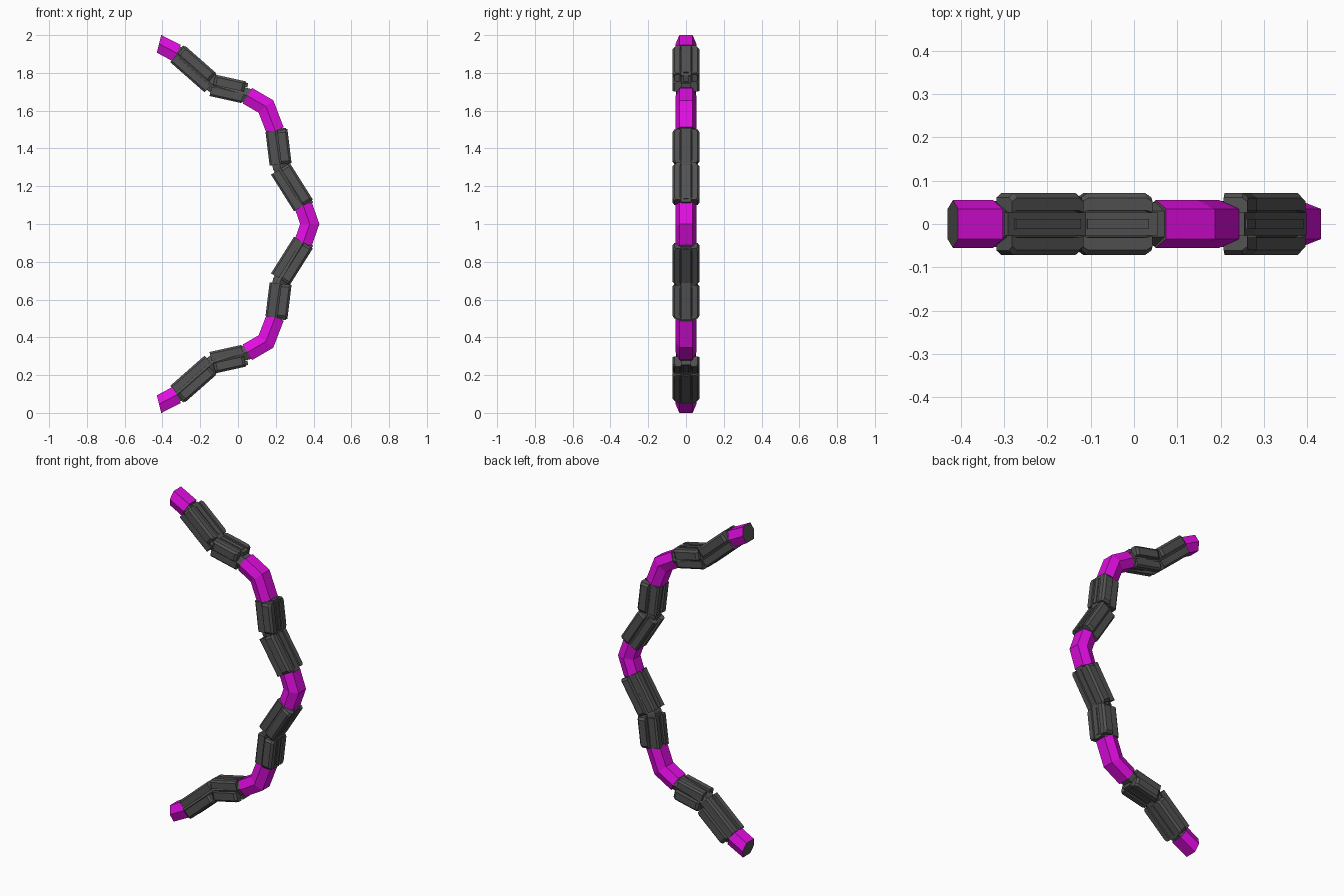
import bpy, bmesh
from mathutils import Vector

cube = bpy.data.objects.get("Cube")
if cube:
    bpy.data.objects.remove(cube, do_unlink=True)


def make_material(name, rgb):
    mat = bpy.data.materials.new(name)
    mat.use_nodes = True
    mat.diffuse_color = (*rgb, 1)
    bsdf = next(n for n in mat.node_tree.nodes if n.type == 'BSDF_PRINCIPLED')
    bsdf.inputs["Base Color"].default_value = (*rgb, 1)
    return mat


MAGENTA = make_material("magenta", (0.75, 0.004, 0.75))
GREY = make_material("dark grey", (0.085, 0.085, 0.085))


def sweep(name, profile, path, mats, taper=None, start_normal=None):
    """Sweep a closed (normal, y) profile along a mitred path in the xz plane.
    Positive normals face the outside of the bow; taper narrows y per station."""
    bm = bmesh.new()
    pts = [Vector(p) for p in path]
    dirs = [(b - a).normalized() for a, b in zip(pts, pts[1:])]
    # the lower half runs upwards, so its outside is on the other hand
    hand = 1 if pts[-1].y < pts[0].y else -1
    rings = []
    for i, p in enumerate(pts):
        before, after = dirs[max(i - 1, 0)], dirs[min(i, len(dirs) - 1)]
        t = (before + after).normalized()
        n = Vector((-t.y, t.x)) * hand / t.dot(after)
        if i == 0 and start_normal:
            n = Vector(start_normal)
        s = taper[i] if taper else 1
        rings.append([bm.verts.new((p.x + n.x * u, v * s, p.y + n.y * u))
                      for u, v in profile])
    count = len(profile)
    for a, b in zip(rings, rings[1:]):
        for k in range(count):
            m = (k + 1) % count
            bm.faces.new((a[k], a[m], b[m], b[k]))
    # end caps take the last material
    for ring in (rings[0], rings[-1]):
        bm.faces.new(ring).material_index = len(mats) - 1
    bmesh.ops.recalc_face_normals(bm, faces=bm.faces)
    mesh = bpy.data.meshes.new(name)
    bm.to_mesh(mesh)
    bm.free()
    for mat in mats:
        mesh.materials.append(mat)
    obj = bpy.data.objects.new(name, mesh)
    bpy.context.collection.objects.link(obj)


def flip(path):
    return [(x, 2 - z) for x, z in path]


def hexagon(point, flat, half):
    return [(0, point), (half, flat), (half, -flat),
            (0, -point), (-half, -flat), (-half, flat)]


def box(u0, u1, v0, v1):
    return [(u0, v0), (u1, v0), (u1, v1), (u0, v1)]


def bar(name, profile, link, start, end, tapered=False):
    """Straight bar along a link, lengthened at its start and end."""
    a, b = (Vector(p) for p in link)
    d = (b - a).normalized()
    a, b = a - d * start, b + d * end
    if tapered:
        sweep(name, profile, [a, a + d * 0.014, b - d * 0.014, b], [GREY],
              taper=(0.86, 1, 1, 0.86))
    else:
        sweep(name, profile, [a, b], [GREY])


SHELL = hexagon(0.055, 0.035, 0.048)
CORE = hexagon(0.05, 0.03, 0.04)
OUTER_PLATE = [(0.004, 0.031), (0.059, 0.031), (0.059, 0.06),
               (0.047, 0.071), (0.004, 0.071)]
INNER_PLATE = [(-0.01, 0.014), (-0.058, 0.014), (-0.058, 0.044),
               (-0.048, 0.053), (-0.01, 0.053)]

# Coloured tubes
tip = [(-0.418, 1.954), (-0.325, 1.905)]
elbow = [(0.05, 1.679), (0.148, 1.622), (0.197, 1.495)]
middle = [(0.345, 1.10), (0.38, 1.0), (0.345, 0.90)]
sweep("middle_tube", SHELL, middle, [MAGENTA, GREY])

# Armoured links from the tip towards the middle, with how much further
# the inner plates reach at the start and end of each
links = [
    ([(-0.32, 1.90), (-0.155, 1.755)], 0, 0.022),
    ([(-0.132, 1.733), (0.03, 1.697)], 0.006, 0),
    ([(0.203, 1.495), (0.225, 1.316)], 0, 0),
    ([(0.224, 1.292), (0.346, 1.098)], 0, 0),
]
# Dark core joining each pair of links
cores = [
    [(-0.33, 1.91), (-0.13, 1.734), (0.06, 1.675)],
    [(0.193, 1.51), (0.224, 1.302), (0.35, 1.09)],
]

for half, side, up in (("upper", list, 1), ("lower", flip, -1)):
    sweep(half + "_tip_tube", SHELL, side(tip), [MAGENTA, GREY],
          start_normal=(0.25, 0.97 * up))
    sweep(half + "_elbow_tube", SHELL, side(elbow), [MAGENTA, GREY])
    for i, core in enumerate(cores):
        sweep(f"{half}_core_{i + 1}", CORE, side(core), [GREY])
    for i, (link, start, end) in enumerate(links):
        path = side(link)
        label = f"{half}_link_{i + 1}"
        # wide plates outside, narrower pair inside
        for v in (1, -1):
            bar(label + "_outer_plate", [(a, b * v) for a, b in OUTER_PLATE],
                path, 0, 0, tapered=True)
            bar(label + "_inner_plate", [(a, b * v) for a, b in INNER_PLATE],
                path, start, end)
        # spine strip and its raised rail
        bar(label + "_strip", box(0.03, 0.053, -0.026, 0.026), path, 0.008, 0.013)
        bar(label + "_rail", box(0.04, 0.058, -0.012, 0.012), path, -0.012, -0.008)
